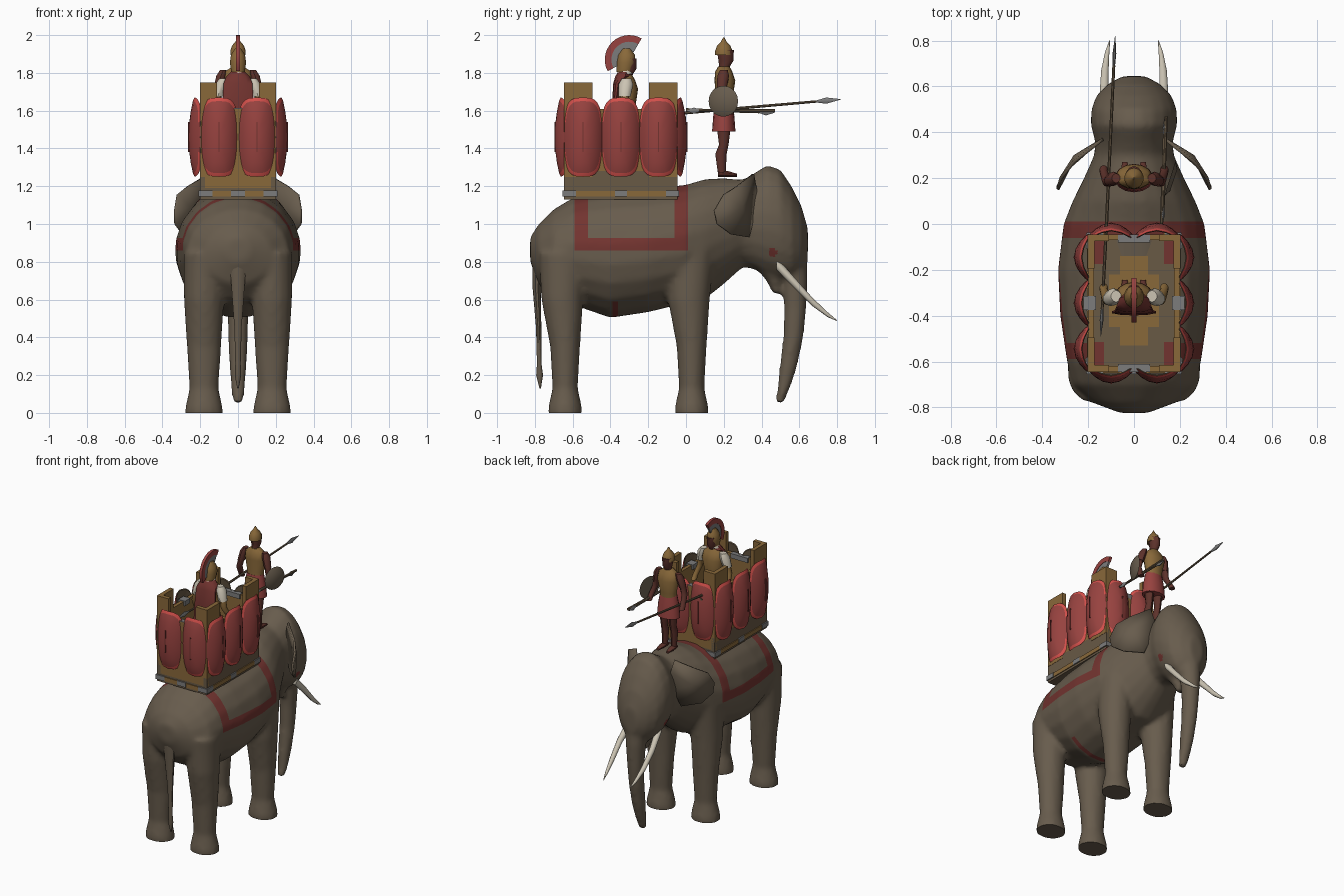
import bpy, bmesh, math
from mathutils import Vector, Matrix

old = bpy.data.objects.get("Cube")
if old:
    bpy.data.objects.remove(old, do_unlink=True)


def material(name, *rgb):
    m = bpy.data.materials.new(name)
    m.diffuse_color = (*rgb, 1)
    m.use_nodes = True
    m.node_tree.nodes["Principled BSDF"].inputs["Base Color"].default_value = (*rgb, 1)
    return m


HIDE = material("grey brown hide", .137, .107, .074)
CLOTH = material("dark red cloth", .17, .034, .029)
SHIELD = material("shield red", .31, .055, .05)
RIM = material("bright red rim", .65, .08, .07)
GOLD = material("bronze gold", .25, .14, .042)
WOOD = material("brown wood", .14, .1, .06)
IRON = material("iron grey", .2, .2, .2)
IVORY = material("ivory", .6, .55, .45)
SKIN = material("dark skin", .11, .032, .024)


def finish(name, bm, *mats):
    bmesh.ops.recalc_face_normals(bm, faces=bm.faces)
    mesh = bpy.data.meshes.new(name)
    bm.to_mesh(mesh)
    bm.free()
    for m in mats:
        mesh.materials.append(m)
    mesh.shade_smooth()
    mesh.set_sharp_from_angle(angle=math.radians(40))
    ob = bpy.data.objects.new(name, mesh)
    bpy.context.scene.collection.objects.link(ob)
    return ob


def add_loft(bm, rings, axis="z", sides=10, flip=1):
    """Skin of ellipses (x, y, z, half width, other half size) along an axis."""
    loops = []
    for x, y, z, a, b in rings:
        loop = []
        for i in range(sides):
            t = math.tau * (i + .5) / sides
            u, v = a * math.cos(t), b * math.sin(t)
            off = (u, v, 0) if axis == "z" else (u, 0, v)
            loop.append(bm.verts.new((flip * (x + off[0]), y + off[1], z + off[2])))
        loops.append(loop)
    for p, q in zip(loops, loops[1:]):
        for i in range(sides):
            j = (i + 1) % sides
            bm.faces.new((p[i], p[j], q[j], q[i]))
    bm.faces.new(loops[0])
    bm.faces.new(loops[-1])


def loft(name, rings, mat, axis="z", sides=10, at=(0, 0, 0), pair=False):
    for side, flip in (("left_", 1), ("right_", -1)) if pair else (("", 1),):
        bm = bmesh.new()
        add_loft(bm, rings, axis, sides, flip)
        bmesh.ops.translate(bm, verts=bm.verts, vec=at)
        finish(side + name, bm, mat)


def box(name, x, y, z, mat):
    bm = bmesh.new()
    bmesh.ops.create_cube(bm, size=1)
    for v in bm.verts:
        v.co = [(r[0] + r[1]) / 2 + c * (r[1] - r[0]) for r, c in zip((x, y, z), v.co)]
    finish(name, bm, mat)


# Elephant body and head: station, top, bottom, half width
BODY = [(-.825, .93, .8, .06), (-.78, 1, .68, .18), (-.7, 1.08, .6, .27), (-.6, 1.14, .57, .295),
        (-.4, 1.18, .5, .325), (-.2, 1.19, .53, .335), (0, 1.21, .58, .31), (.1, 1.24, .6, .27),
        (.2, 1.245, .68, .22), (.3, 1.235, .77, .175), (.36, 1.27, .76, .17), (.43, 1.315, .72, .19),
        (.5, 1.29, .7, .188), (.56, 1.2, .7, .165), (.61, 1.1, .74, .115), (.645, .98, .8, .05)]
TRUNK = [(0, .53, 1, .1, .09), (0, .555, .85, .09, .085), (0, .577, .7, .068, .068),
         (0, .578, .55, .057, .06), (0, .568, .4, .052, .054), (0, .543, .25, .047, .047),
         (0, .522, .15, .038, .036), (0, .495, .05, .03, .022)]
LEG = [(-.02, 0, .104, .09), (.03, 0, .1, .09), (.13, 0, .078, .068), (.35, 0, .092, .08),
       (.6, -.015, .108, .112), (.85, -.01, .11, .13)]
bm = bmesh.new()
add_loft(bm, [(0, y, (t + b) / 2, w, (t - b) / 2) for y, t, b, w in BODY], "y", 20)
add_loft(bm, TRUNK, sides=14)
add_loft(bm, [(0, .42, .8, .1, .08), (0, .47, .7, .06, .045), (0, .48, .63, .03, .02)])
for flip in (1, -1):
    for y in (-.64, .03):
        add_loft(bm, [(.18, y + dy, z, a, b) for z, dy, a, b in LEG], sides=14, flip=flip)
rough = finish("elephant_rough", bm, HIDE)
remesh = rough.modifiers.new("merge", "REMESH")
remesh.mode, remesh.voxel_size = "VOXEL", .016
soft = rough.modifiers.new("soften", "SMOOTH")
soft.factor, soft.iterations = .5, 6
evaluated = rough.evaluated_get(bpy.context.evaluated_depsgraph_get())
bm = bmesh.new()
bm.from_mesh(evaluated.to_mesh())
bpy.data.objects.remove(rough, do_unlink=True)

# Blanket border, belly strap and eyes, cut into the hide
cuts = [("z", .86), ("z", .925), ("z", .59), ("y", -.59), ("y", -.52), ("y", -.06), ("y", .01),
        ("y", -.39), ("y", -.36)]
for axis, d in cuts:
    n = Vector((0, axis == "y", axis == "z"))
    bmesh.ops.bisect_plane(bm, geom=bm.verts[:] + bm.edges[:] + bm.faces[:], plane_co=n * d, plane_no=n)
for v in bm.verts:
    v.co.z = max(v.co.z, 0)
for f in bm.faces:
    c = f.calc_center_median()
    border = -.59 < c.y < .01 and c.z > .86 and not (-.52 < c.y < -.06 and c.z > .925)
    strap = -.39 < c.y < -.36 and c.z < .59
    eye = abs(c.x) > .05 and math.hypot(c.y - .46, c.z - .85) < .022
    f.material_index = int(border or strap or eye)
finish("elephant_body", bm, HIDE, CLOTH)

# Ears, tusks and tail
EAR = [(.37, 1.18), (.355, 1.265), (.27, 1.2), (.2, 1.155), (.15, 1.07), (.165, 1), (.24, .945),
       (.33, .93), (.36, 1.05)]
for side, s in (("left", 1), ("right", -1)):
    bm = bmesh.new()
    face = bm.faces.new([bm.verts.new((s * (.135 + .198 * math.sin((.37 - y) * 7)), y, z)) for y, z in EAR])
    hub = bmesh.ops.poke(bm, faces=[face])["verts"][0]
    hub.co += Vector((s * .025, .015, 0))
    ear = finish(side + "_ear", bm, HIDE)
    thick = ear.modifiers.new("thickness", "SOLIDIFY")
    thick.thickness, thick.offset = .014, 0
loft("tusk", [(.115, .48, .79, .024, .034), (.13, .58, .682, .02, .028), (.127, .67, .587, .017, .022),
              (.117, .75, .52, .01, .013), (.106, .8, .488, .002, .002)], IVORY, "y", pair=True)
loft("tail", [(0, -.785, .85, .05, .03), (0, -.79, .66, .036, .022), (0, -.78, .45, .02, .014),
              (0, -.777, .26, .015, .012), (0, -.775, .2, .018, .018), (0, -.772, .13, .004, .004)], HIDE)

# Tower: floor, walls, corner panels and trim
X, Y0, Y1, MID = .2, -.645, -.045, -.345
box("tower_base", (-X, X), (Y0, Y1), (1.13, 1.19), WOOD)
box("floor_patch", (-.11, .11), (-.45, -.22), (1.19, 1.196), GOLD)
box("floor_patch_long", (-.06, .06), (-.53, -.14), (1.19, 1.195), GOLD)
for sx in (-1, 1):
    for sy in (-1, 1):
        yc = Y0 if sy < 0 else Y1
        box("floor_corner", sorted((sx * .13, sx * .175)), sorted((yc - sy * .03, yc - sy * .13)),
            (1.19, 1.195), CLOTH)
        box("corner_side_panel", sorted((sx * .172, sx * .202)), sorted((yc, yc - sy * .15)), (1.25, 1.75), GOLD)
        box("corner_end_panel", sorted((sx * .11, sx * .202)), sorted((yc, yc - sy * .03)), (1.25, 1.75), GOLD)
    box("side_wall", sorted((sx * .175, sx * X)), (Y0, Y1), (1.19, 1.28), WOOD)
    box("side_wall_upper", sorted((sx * .175, sx * X)), (Y0, Y1), (1.28, 1.61), GOLD)
    box("side_bracket", sorted((sx * .165, sx * .22)), (MID - .03, MID + .03), (1.58, 1.615), IRON)
    box("side_trim", sorted((sx * X, sx * .206)), (Y0, Y1), (1.145, 1.175), GOLD)
    for yc in (Y0 + .03, MID, Y1 - .03):
        box("side_trim_plate", sorted((sx * X, sx * .209)), (yc - .032, yc + .032), (1.145, 1.178), IRON)
for sy, yc in ((-1, Y0), (1, Y1)):
    box("end_wall", (-X, X), sorted((yc, yc - sy * .025)), (1.19, 1.61), GOLD)
    box("end_bracket", (-.07, .07), sorted((yc - sy * .035, yc)), (1.58, 1.614), IRON)
    box("end_trim", (-.205, .205), sorted((yc, yc + sy * .006)), (1.145, 1.175), GOLD)
    for xc in (-.172, 0, .172):
        box("end_trim_plate", (xc - .036, xc + .036), sorted((yc, yc + sy * .009)), (1.145, 1.178), IRON)


# Tall curved shields hung around the tower: wooden back, bright ends, dark centre streak
def tall_shield(x, y, angle):
    bm = bmesh.new()
    loops, n = [], 28

    def point(u, v, lift):
        return bm.verts.new((u * .102, lift - .058 * (1 - u * u) + .028 * v * v, v * .21))
    for r, lift in ((.35, .006), (.97, .006), (1, 0), (.91, -.004), (.65, -.004), (.35, -.004)):
        loop = []
        for i in range(n):
            t = math.tau * i / n
            u, v = (r * math.copysign(abs(f) ** .6, f) for f in (math.cos(t), math.sin(t)))
            loop.append(point(u, v, lift))
        loops.append(loop)
    for k, (p, q) in enumerate(zip(loops, loops[1:])):
        for i in range(n):
            j = (i + 1) % n
            f = bm.faces.new((p[i], p[j], q[j], q[i]))
            bright = k == 2 and abs(f.calc_center_median().z) > .1
            f.material_index = 2 if k < 2 else int(bright)
    for loop, lift, index in ((loops[0], .006, 2), (loops[-1], -.004, 0)):
        hub = point(0, 0, lift)
        for i in range(n):
            bm.faces.new((loop[i], loop[(i + 1) % n], hub)).material_index = index
    first = len(bm.faces)
    bmesh.ops.create_cube(bm, size=1, matrix=Matrix.Translation((0, -.06, 0)) @ Matrix.Diagonal((.006, .008, .16, 1)))
    for f in list(bm.faces)[first:]:
        f.material_index = 3
    bmesh.ops.transform(bm, verts=bm.verts, matrix=Matrix.Translation((x, y, 1.46)) @ Matrix.Rotation(angle, 4, "Z"))
    finish("tall_shield", bm, SHIELD, RIM, WOOD, CLOTH)


for y in (MID - .2, MID, MID + .2):
    tall_shield(X, y, math.pi / 2)
    tall_shield(-X, y, -math.pi / 2)
for x in (-.1, .1):
    tall_shield(x, Y0 + .012, 0)
    tall_shield(x, Y1 - .012, math.pi)


# Soldiers facing the elephant's head
def soldier(who, at, sleeve, bare, skirt, arm, helmet):
    def part(name, rings, mat, **kw):
        loft(who + "_" + name, rings, mat, at=at, **kw)
    part("foot", [(.036, -.03, .015, .018, .015), (.038, .02, .015, .022, .016),
                  (.04, .07, .008, .012, .008)], SKIN, axis="y", pair=True)
    part("leg", [(.036, -.01, .01, .018, .02), (.036, -.015, .12, .024, .03), (.036, 0, .17, .022, .025),
                 (.036, 0, .3, .036, .042)], SKIN, pair=True)
    part("skirt", [(0, 0, .24, .085, .062), (0, 0, .32, .078, .056), (0, 0, .4, .062, .045)], skirt, sides=14)
    part("cuirass", [(0, 0, .37, .062, .046), (0, .003, .42, .062, .045), (0, .006, .51, .08, .055),
                     (0, 0, .555, .072, .046), (0, 0, .585, .03, .03)], GOLD, sides=14)
    part("upper_arm", [(.078, 0, .565, arm * .7, arm * .8), (.09, -.003, .535, arm, arm * 1.2),
                       (.106, -.01, .47, arm * .95, arm)], sleeve, pair=True)
    part("forearm", [(.105, -.01, .48, .021, .024), (.118, -.015, .42, .02, .023), (.13, .02, .36, .018, .021),
                     (.132, .035, .33, .019, .022)], bare, pair=True)
    part("head", [(0, 0, .56, .026, .026), (0, .005, .59, .025, .03), (0, .012, .615, .032, .04),
                  (0, .008, .67, .037, .045)], SKIN)
    part("helmet", helmet, GOLD, sides=14)


soldier("driver", (0, .2, 1.25), SKIN, SKIN, SHIELD, .026,
        [(0, 0, .645, .042, .047), (0, 0, .665, .042, .046), (0, 0, .695, .032, .035),
         (0, 0, .715, .014, .015), (0, 0, .738, .003, .003)])
CAPTAIN = (0, -.315, 1.205)
soldier("captain", CAPTAIN, IVORY, GOLD, CLOTH, .032,
        [(0, -.01, .6, .037, .042), (0, -.002, .65, .044, .05), (0, 0, .69, .038, .045), (0, 0, .725, .016, .02)])
loft("captain_cape", [(0, -.07, .12, .1, .014), (0, -.065, .4, .088, .014), (0, -.05, .54, .08, .02),
                      (0, -.02, .575, .066, .04), (0, -.01, .605, .035, .032)], CLOTH, at=CAPTAIN)
loft("captain_collar", [(0, -.008, .59, .044, .042), (0, -.006, .61, .036, .036)], IVORY, at=CAPTAIN)


# Helmet crest: an iron holder under a red plume
def crest(name, r0, r1, width, mat):
    bm = bmesh.new()
    loops = []
    for i in range(15):
        t = math.radians(60 + 148 * i / 14)
        loops.append([bm.verts.new((w, -.3 + r * math.cos(t), 1.87 + r * math.sin(t)))
                      for w, r in ((-width, r0), (width, r0), (width, r1), (-width, r1))])
    for p, q in zip(loops, loops[1:]):
        for k in range(4):
            bm.faces.new((p[k], p[k - 1], q[k - 1], q[k]))
    bm.faces.new(loops[0])
    bm.faces.new(loops[-1])
    finish(name, bm, mat)


crest("crest_holder", .045, .095, .007, IRON)
crest("crest_plume", .095, .13, .01, SHIELD)


# Weapons: round shield and spears
bm = bmesh.new()
bmesh.ops.create_cone(bm, segments=20, cap_ends=True, radius1=.082, radius2=.05, depth=.018)
bmesh.ops.transform(bm, verts=bm.verts, matrix=Matrix.Translation((.165, .195, 1.65))
                    @ Matrix.Rotation(math.radians(-18), 4, "Z") @ Matrix.Rotation(math.pi / 2, 4, "Y"))
finish("round_shield", bm, HIDE)


def spear(name, start, end, tip):
    a, b = Vector(start), Vector(end)
    neck = b + (a - b).normalized() * tip
    loft(name + "_shaft", [(*a, .008, .009), (*neck, .007, .007)], WOOD, "y", 8)
    loft(name + "_point", [(*neck, .006, .006), (*neck.lerp(b, .4), .009, .018), (*b, .001, .001)], IRON, "y", 8)


spear("long_spear", (-.122, -.04, 1.585), (-.082, .82, 1.66), .13)
spear("javelin_lower", (.12, 0, 1.605), (.135, .47, 1.59), .08)
spear("javelin_upper", (.14, .47, 1.6), (.125, 0, 1.6), .07)
spear("captain_spear", (-.12, 0, 1.56), (-.145, -.49, 1.54), .12)
